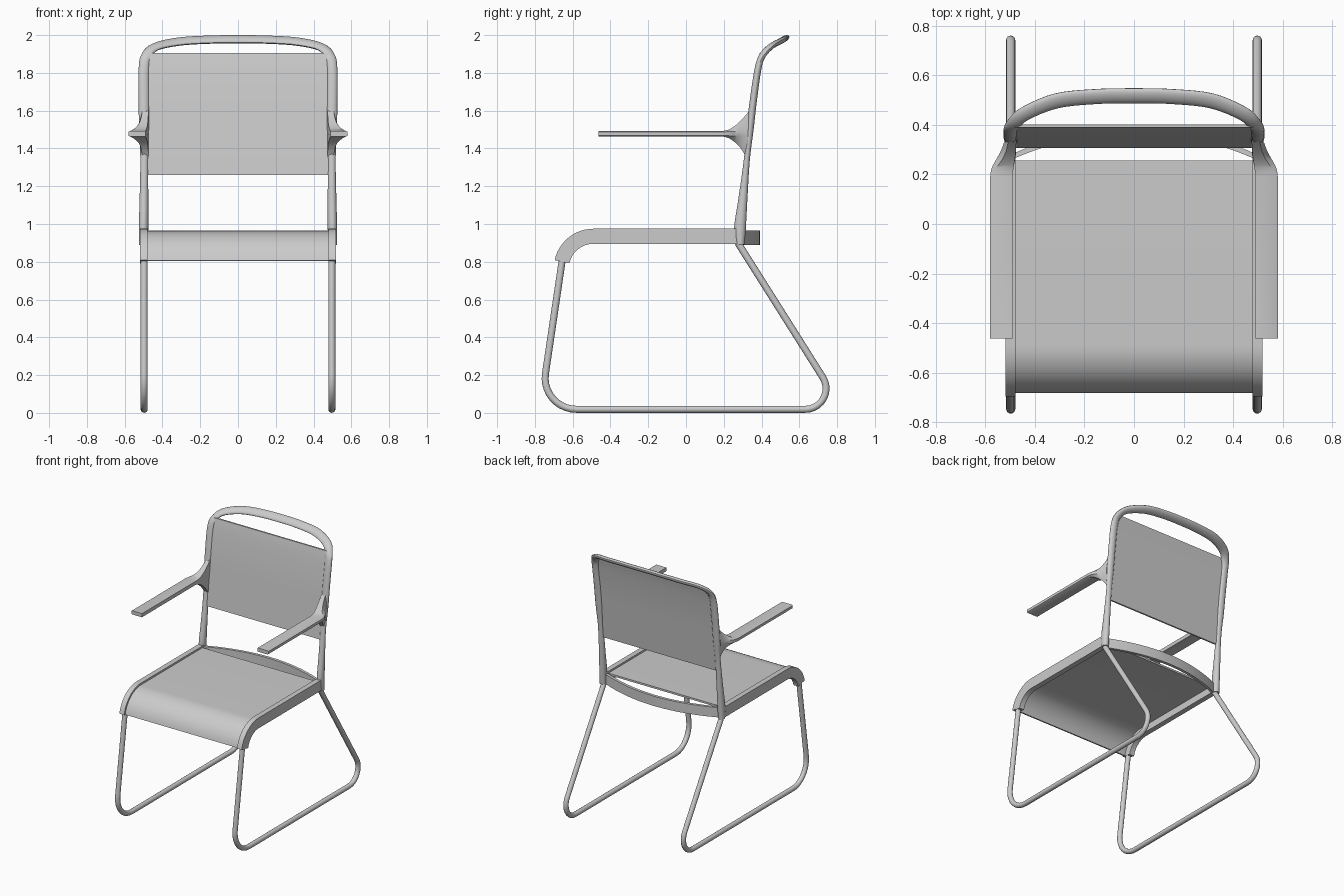
import bpy, math
from mathutils import Vector

if "Cube" in bpy.data.objects:
    bpy.data.objects.remove(bpy.data.objects["Cube"])

grey = bpy.data.materials.new("grey")
grey.diffuse_color = (0.6, 0.6, 0.6, 1)
grey.use_nodes = True
grey.node_tree.nodes["Principled BSDF"].inputs["Base Color"].default_value = grey.diffuse_color


def loft(name, rings):
    """Skin a list of equal-length point rings and cap both ends."""
    n = len(rings[0])
    verts = [p for r in rings for p in r]
    faces = [(i * n + j, i * n + (j + 1) % n, (i + 1) * n + (j + 1) % n, (i + 1) * n + j)
             for i in range(len(rings) - 1) for j in range(n)]
    faces += [tuple(range(n))[::-1], tuple(range(len(verts) - n, len(verts)))]
    mesh = bpy.data.meshes.new(name)
    mesh.from_pydata(verts, [], faces)
    mesh.materials.append(grey)
    ob = bpy.data.objects.new(name, mesh)
    bpy.context.collection.objects.link(ob)
    bpy.ops.object.select_all(action='DESELECT')
    ob.select_set(True)
    bpy.context.view_layer.objects.active = ob
    bpy.ops.object.mode_set(mode='EDIT')
    bpy.ops.mesh.select_all(action='SELECT')
    bpy.ops.mesh.normals_make_consistent(inside=False)
    bpy.ops.object.mode_set(mode='OBJECT')
    bpy.ops.object.shade_smooth_by_angle(angle=math.radians(35))
    return ob


def oval(c, u, v, a, b, n=16):
    return [c + u * a * math.cos(t) + v * b * math.sin(t)
            for t in (2 * math.pi * k / n for k in range(n))]


def spline(rows, steps=5):
    """Smooth interpolation through rows of numbers."""
    out = []
    for i in range(len(rows) - 1):
        p0, p1, p2, p3 = (rows[max(0, min(len(rows) - 1, i + d))] for d in (-1, 0, 1, 2))
        for s in range(steps):
            t = s / steps
            out.append([0.5 * (2 * b + (c - a) * t + (2 * a - 5 * b + 4 * c - d) * t * t
                               + (3 * b - a - 3 * c + d) * t ** 3)
                        for a, b, c, d in zip(p0, p1, p2, p3)])
    return out + [list(rows[-1])]


def fillet(a, b, c, r, n=10):
    """Arc points rounding corner b between a and c."""
    u, v = (a - b).normalized(), (c - b).normalized()
    half = u.angle(v) / 2
    mid = b + (u + v).normalized() * r / math.sin(half)
    p = (b + u * r / math.tan(half) - mid).normalized()
    q = (b + v * r / math.tan(half) - mid).normalized()
    return [mid + p.slerp(q, k / n).normalized() * r for k in range(n + 1)]


def sheet(name, pts, x0, x1):
    """Closed (y, z) outline extruded along x."""
    return loft(name, [[Vector((x, y, z)) for y, z in pts] for x in (x0, x1)])


def bent_profile(r_out, r_in, back):
    """Straight run with a rolled-down front."""
    cy, cz = -0.49, 0.765
    angs = [math.radians(90 + 78 * k / 12) for k in range(13)]
    top = [(cy + r_out * math.cos(a), cz + r_out * math.sin(a)) for a in angs]
    low = [(cy + r_in * math.cos(a), cz + r_in * math.sin(a)) for a in angs]
    return [(back, cz + r_out)] + top + low[::-1] + [(back, cz + r_in)]


X = Vector((1, 0, 0))
for side, s in (("left", -1), ("right", 1)):
    # Sled leg: one bent tube
    x = 0.497 * s
    a, b, c, d = (Vector((x, y, z)) for y, z in
                  ((-0.652, 0.83), (-0.772, 0.019), (0.831, 0.019), (0.275, 0.9)))
    path = [a] + fillet(a, b, c, 0.165) + fillet(b, c, d, 0.11) + [d]
    rings = []
    for i, p in enumerate(path):
        t = (path[min(i + 1, len(path) - 1)] - path[max(i - 1, 0)]).normalized()
        if i in (1, 12):
            t = (p - path[i - 1]).normalized()
        elif i in (11, 22):
            t = (path[i + 1] - p).normalized()
        rings.append(oval(p, X, t.cross(X), 0.0185, 0.0185))
    loft(side + "_sled_leg", rings)

    # Seat side rail
    sheet(side + "_seat_rail", bent_profile(0.21, 0.13, 0.295), 0.478 * s, 0.518 * s)

    # Armrest: flat slab with a thin fin growing up and down into the upright
    # (y top, y bottom, x inner, x of fin side, x outer, z low, z high)
    flare = [(0.19, 0.19, 0.490, 0.574, 0.580, 1.464, 1.492),
             (0.225, 0.225, 0.486, 0.556, 0.574, 1.455, 1.499),
             (0.262, 0.257, 0.480, 0.530, 0.556, 1.434, 1.522),
             (0.300, 0.288, 0.476, 0.514, 0.537, 1.403, 1.558),
             (0.340, 0.318, 0.474, 0.506, 0.524, 1.355, 1.605)]
    rows = [(-0.462, -0.462) + flare[0][2:]] + spline(flare, 3)
    rings = []
    for yt, yb, xi, xt, xo, zl, zh in rows:
        ym, g = (yt + yb) / 2, (zh - zl - 0.028) * 0.04
        rings.append([Vector((px * s, py, pz)) for px, py, pz in (
            (xi, yb, zl), (xt, yb, zl), (xo, ym, 1.468 - g),
            (xo, ym, 1.488 + g), (xt, yt, zh), (xi, yt, zh))])
    loft(side + "_armrest", rings)

# Seat panel
sheet("seat_panel", bent_profile(0.196, 0.182, 0.255), -0.482, 0.482)

# Back frame: uprights and top bow in one oval loop
# (x, y, z, half width, half thickness, turn of the section from upright to bow)
half = [(0.501, 0.287, 0.89, 0.024, 0.023, 0),
        (0.500, 0.286, 0.98, 0.025, 0.031, 0),
        (0.498, 0.301, 1.13, 0.023, 0.024, 0),
        (0.496, 0.322, 1.34, 0.021, 0.016, 0),
        (0.497, 0.339, 1.50, 0.027, 0.019, 0),
        (0.498, 0.356, 1.65, 0.028, 0.019, 0),
        (0.498, 0.381, 1.82, 0.028, 0.018, 0),
        (0.485, 0.404, 1.89, 0.029, 0.017, 0.3),
        (0.436, 0.447, 1.938, 0.031, 0.016, 0.7),
        (0.310, 0.497, 1.966, 0.034, 0.016, 1),
        (0.150, 0.514, 1.976, 0.034, 0.016, 1)]
loop = half + [(0, 0.517, 1.978, 0.034, 0.016, 1)] + [(-r[0],) + r[1:] for r in half[::-1]]
rows = spline(loop, 5)
rings = []
for i, r in enumerate(rows):
    p = Vector(r[:3])
    t = (Vector(rows[min(i + 1, len(rows) - 1)][:3]) - Vector(rows[max(i - 1, 0)][:3])).normalized()
    inward = Vector((-1 if p.x > 0 else 1, 0, 0)) * (1 - r[5]) + Vector((0, -0.87, -0.5)) * r[5]
    w = (inward - t * inward.dot(t)).normalized()
    rings.append(oval(p, w, t.cross(w), r[3], r[4]))
loft("back_frame", rings)

# Backrest panel
curve = spline([(0.312, 1.26), (0.332, 1.45), (0.354, 1.65), (0.379, 1.82), (0.396, 1.905)], 4)
sheet("backrest_panel", [(y - 0.006, z) for y, z in curve] + [(y + 0.006, z) for y, z in curve[::-1]],
      -0.48, 0.48)

# Bowed rear crossbar
rings = []
for k in range(25):
    x = -0.485 + 0.97 * k / 24
    y = 0.391 - 0.45 * x * x
    rings.append([Vector((x, y + dy, z)) for dy, z in
                  ((0, 0.89), (0, 0.965), (-0.022, 0.965), (-0.022, 0.89))])
loft("rear_crossbar", rings)
